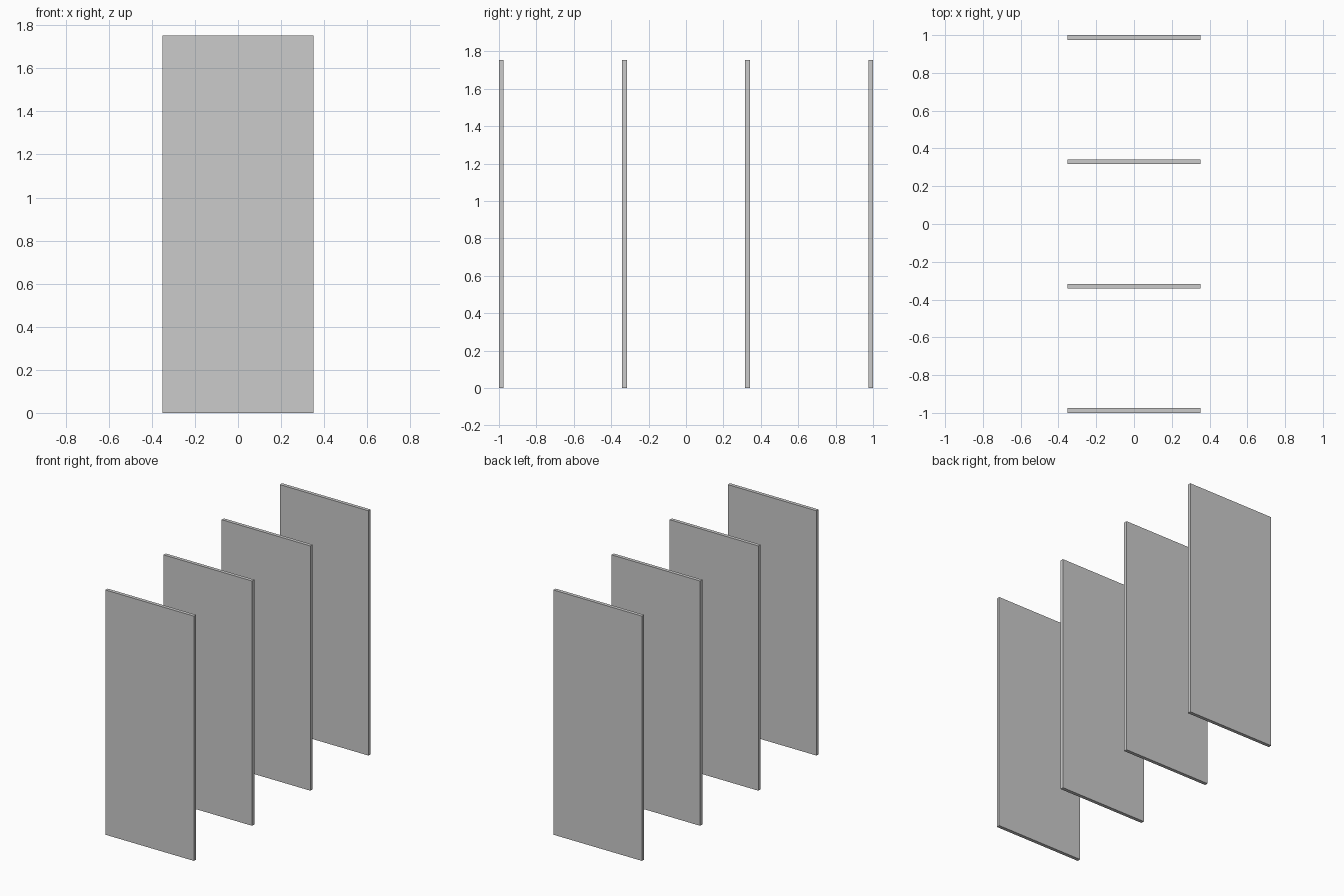
import bpy

if "Cube" in bpy.data.objects:
    bpy.data.objects.remove(bpy.data.objects["Cube"])

WIDTH, THICK, HEIGHT = 0.702, 0.025, 1.753
COUNT = 4
FIRST = -1 + THICK / 2
STEP = (2 - THICK) / (COUNT - 1)


def panel(name, y):
    bpy.ops.mesh.primitive_cube_add(size=1, location=(0, y, HEIGHT / 2))
    ob = bpy.context.object
    ob.name = name
    ob.scale = (WIDTH, THICK, HEIGHT)
    bpy.ops.object.transform_apply(location=False, rotation=False, scale=True)


# Row of evenly spaced upright panels
for i in range(COUNT):
    panel(f"upright_panel_{i + 1}", FIRST + i * STEP)
